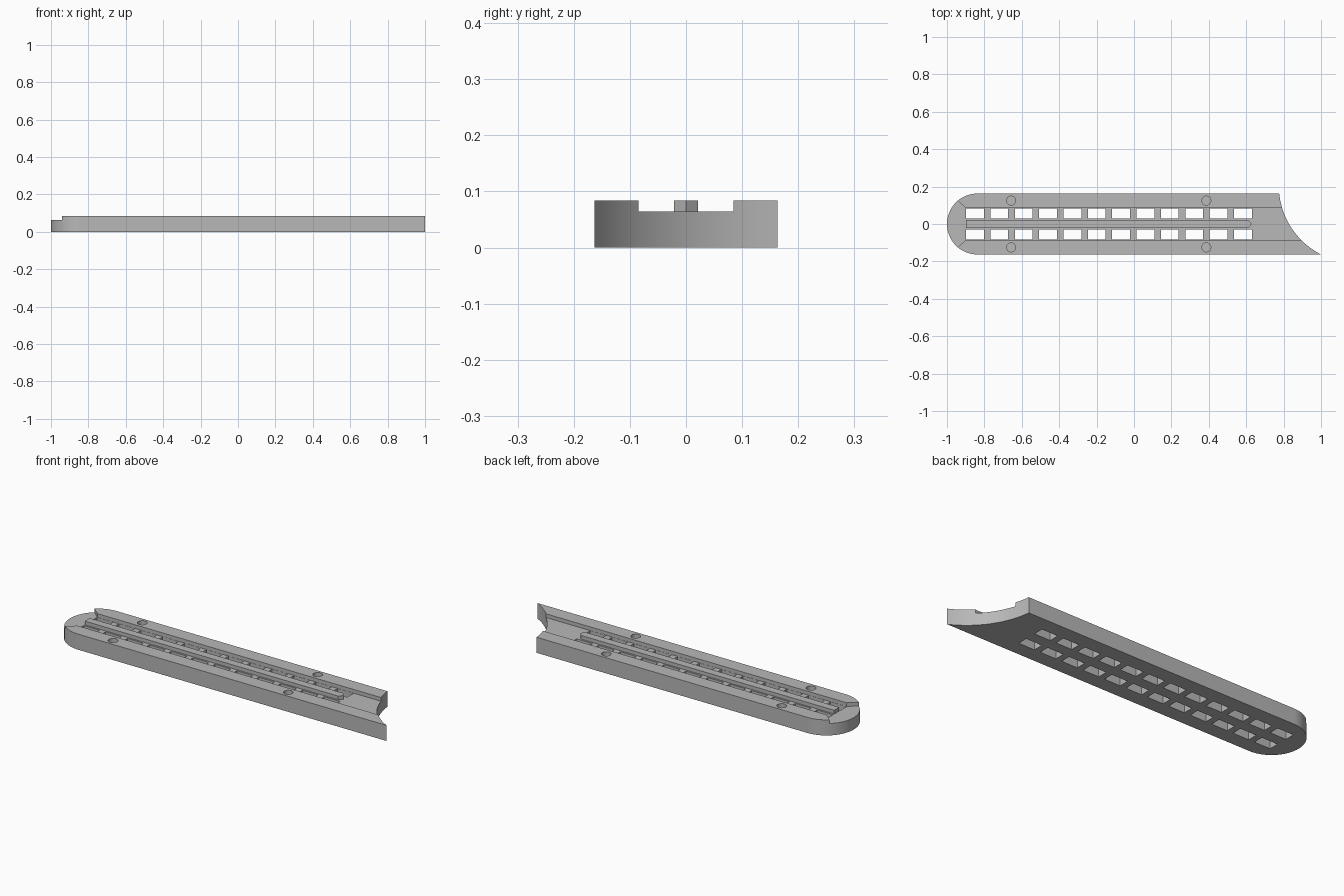
import bpy
import bmesh
import math

old = bpy.data.objects.get("Cube")
if old:
    bpy.data.objects.remove(old, do_unlink=True)

HALF_W, TOP, FLOOR = 0.163, 0.084, 0.064
CHANNEL, START, END = 0.085, -0.898, 0.63

grey = bpy.data.materials.new("plain grey")
grey.use_nodes = True
colour = (0.48, 0.48, 0.48, 1)
grey.diffuse_color = colour
grey.node_tree.nodes["Principled BSDF"].inputs["Base Color"].default_value = colour


def arc(cx, cy, r, a0, a1, n):
    return [(cx + r * math.cos(a0 + (a1 - a0) * i / n),
             cy + r * math.sin(a0 + (a1 - a0) * i / n)) for i in range(n + 1)]


def prisms(name, outlines):
    """Object made of upright prisms, each given as (outline, bottom, top)."""
    bm = bmesh.new()
    for pts, z0, z1 in outlines:
        face = bm.faces.new([bm.verts.new((x, y, z0)) for x, y in pts])
        ext = bmesh.ops.extrude_face_region(bm, geom=[face])
        verts = [g for g in ext["geom"] if isinstance(g, bmesh.types.BMVert)]
        bmesh.ops.translate(bm, verts=verts, vec=(0, 0, z1 - z0))
    bmesh.ops.recalc_face_normals(bm, faces=bm.faces)
    mesh = bpy.data.meshes.new(name)
    bm.to_mesh(mesh)
    bm.free()
    mesh.materials.append(grey)
    obj = bpy.data.objects.new(name, mesh)
    bpy.context.collection.objects.link(obj)
    return obj


def activate(obj):
    bpy.ops.object.select_all(action="DESELECT")
    obj.select_set(True)
    bpy.context.view_layer.objects.active = obj


def cut(obj, cutter):
    mod = obj.modifiers.new("cut", "BOOLEAN")
    mod.operation, mod.solver, mod.object = "DIFFERENCE", "EXACT", cutter
    activate(obj)
    bpy.ops.object.modifier_apply(modifier=mod.name)
    bpy.data.objects.remove(cutter, do_unlink=True)


# Body: rounded left end, concave scooped right end
cx, cy, r = 1.19, 0.207, 0.416
a_top = math.pi - math.asin((HALF_W - cy) / r)
a_low = math.pi - math.asin((-HALF_W - cy) / r)
outline = arc(HALF_W - 1, 0, HALF_W, math.pi / 2, 3 * math.pi / 2, 40)
outline += arc(cx, cy, r, a_low, a_top, 24)
body = prisms("tray_body", [(outline, 0, TOP)])

# Long channel, flaring out at the rounded end
channel = [(START, CHANNEL), (-1.05, 0.22), (-1.05, -0.22),
           (START, -CHANNEL), (1.1, -CHANNEL), (1.1, CHANNEL)]
cut(body, prisms("channel_cutter", [(channel, FLOOR, 0.2)]))

# Two rows of through slots separated by ribs, and four blind screw holes
COUNT, RIB = 12, 0.035
slot = (END - START - RIB * (COUNT - 1)) / COUNT
cuts = []
for side in (-1, 1):
    y0, y1 = side * 0.03, side * (CHANNEL - 0.001)
    for i in range(COUNT):
        x0 = START + i * (slot + RIB)
        x1 = x0 + slot
        cuts.append(([(x0, y0), (x1, y0), (x1, y1), (x0, y1)], -0.05, 0.075))
    for x in (-0.657, 0.387):
        cuts.append((arc(x, side * 0.125, 0.024, 0, math.tau, 24)[:-1], 0.03, 0.15))
cut(body, prisms("slot_cutter", cuts))

activate(body)
bpy.ops.object.shade_smooth_by_angle(angle=math.radians(30))

# Central rail with a pointed right end
w = 0.021
prisms("centre_rail", [([(START, -w), (END - 0.018, -w), (END, 0),
                         (END - 0.018, w), (START, w)], FLOOR - 0.005, TOP)])
